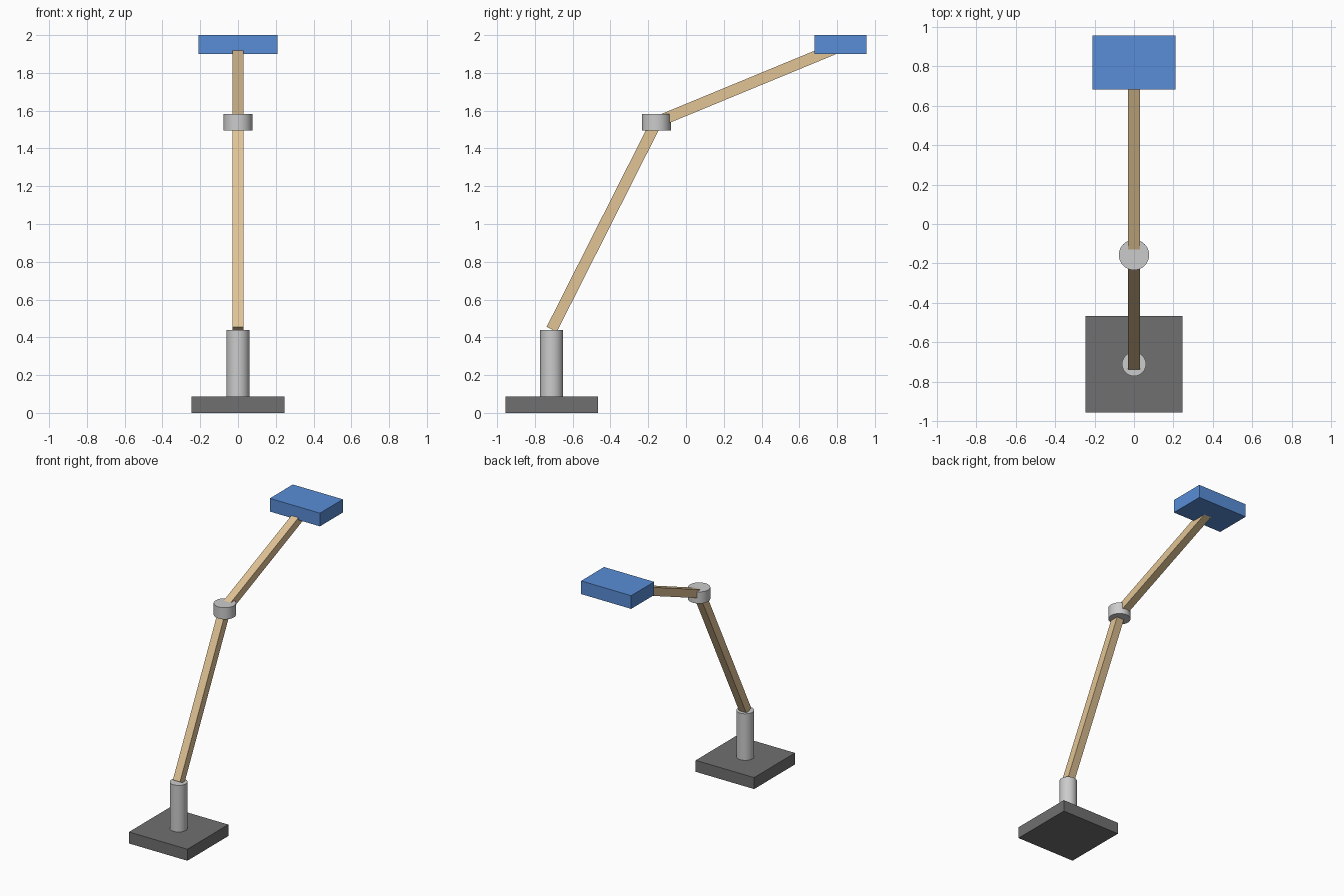
import bpy
from mathutils import Vector

if "Cube" in bpy.data.objects:
    bpy.data.objects.remove(bpy.data.objects["Cube"])


def material(name, rgb):
    m = bpy.data.materials.new(name)
    m.diffuse_color = (*rgb, 1)
    m.use_nodes = True
    m.node_tree.nodes["Principled BSDF"].inputs["Base Color"].default_value = m.diffuse_color
    return m


def box(name, centre, size, mat=None, rotation=(0, 0, 0)):
    bpy.ops.mesh.primitive_cube_add(size=1, location=centre, rotation=rotation)
    ob = bpy.context.object
    ob.name = name
    ob.scale = size
    if mat:
        ob.data.materials.append(mat)
    return ob


def cylinder(name, y, z0, z1, radius):
    bpy.ops.mesh.primitive_cylinder_add(vertices=32, radius=radius, depth=z1 - z0,
                                        location=(0, y, (z0 + z1) / 2))
    bpy.context.object.name = name
    bpy.ops.object.shade_smooth_by_angle()


def arm(name, start, end, width, mat):
    # Square bar between two joints
    a, b = Vector(start), Vector(end)
    rot = Vector((0, 0, 1)).rotation_difference(b - a).to_euler()
    box(name, (a + b) / 2, (width, width, (b - a).length), mat, rot)


wood = material("wood", (0.75, 0.55, 0.30))
blue = material("blue", (0.10, 0.27, 0.68))
dark = material("dark_grey", (0.16, 0.16, 0.16))

BASE_Y, ELBOW_Y, HEAD_Y = -0.711, -0.157, 0.819
ELBOW_Z = 1.539

# Base and post
box("base", (0, BASE_Y, 0.0435), (0.49, 0.49, 0.087), dark)
cylinder("post", BASE_Y, 0.087, 0.44, 0.061)

# Two arms meeting at the elbow
arm("lower_arm", (0, BASE_Y, 0.442), (0, ELBOW_Y, ELBOW_Z), 0.06, wood)
cylinder("elbow", ELBOW_Y, 1.495, 1.583, 0.077)
arm("upper_arm", (0, ELBOW_Y, ELBOW_Z), (0, HEAD_Y, 1.942), 0.06, wood)

# Head
box("head", (0, HEAD_Y, 1.95), (0.42, 0.275, 0.10), blue)
